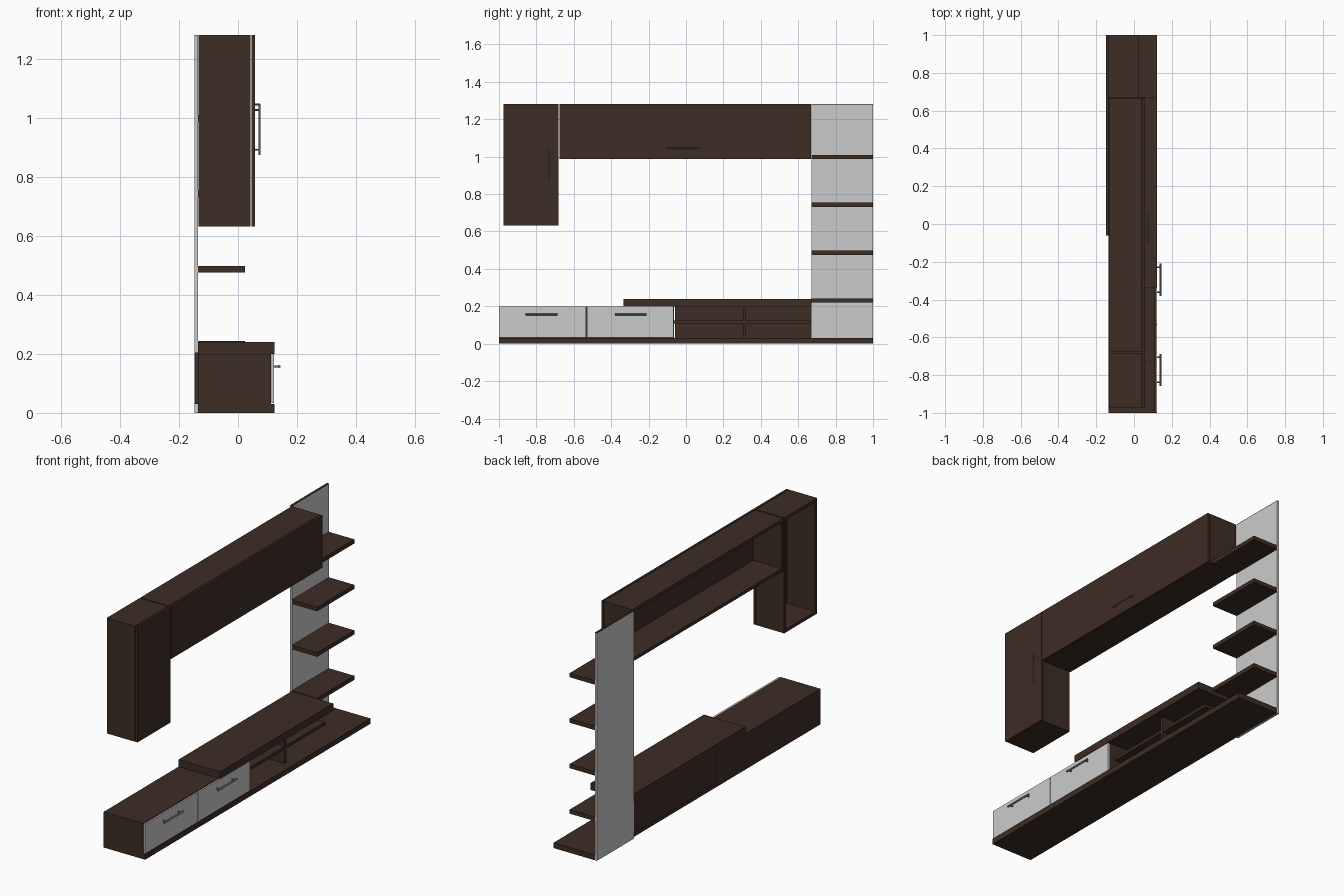
import bpy, math
from mathutils import Vector

if "Cube" in bpy.data.objects:
    bpy.data.objects.remove(bpy.data.objects["Cube"])


def mat(name, col):
    m = bpy.data.materials.new(name)
    m.diffuse_color = (*col, 1)
    m.use_nodes = True
    m.node_tree.nodes["Principled BSDF"].inputs["Base Color"].default_value = m.diffuse_color
    return m


WOOD = mat("dark_wood", (0.048, 0.026, 0.018))
GREY = mat("light_grey", (0.60, 0.60, 0.60))
METAL = mat("handle_metal", (0.17, 0.17, 0.17))


def box(name, x, y, z, m=WOOD):
    bpy.ops.mesh.primitive_cube_add(size=1, location=[(a + b) / 2 for a, b in (x, y, z)])
    o = bpy.context.object
    o.scale = [b - a for a, b in (x, y, z)]
    bpy.ops.object.transform_apply(location=False, rotation=False, scale=True)
    o.name = name
    o.data.materials.append(m)
    return o


def rod(name, a, b, r):
    a, b = Vector(a), Vector(b)
    d = b - a
    bpy.ops.mesh.primitive_cylinder_add(vertices=12, radius=r, depth=d.length, location=(a + b) / 2,
                                        rotation=d.to_track_quat('Z', 'Y').to_euler())
    o = bpy.context.object
    o.name = name
    o.data.materials.append(METAL)
    bpy.ops.object.shade_smooth_by_angle(angle=math.radians(40))


def handle(name, a, b, face_x, r):
    # bar between two points, with two posts back to the door face
    a, b = Vector(a), Vector(b)
    rod(name + "_bar", a, b, r)
    for i, t in enumerate((0.11, 0.89)):
        p = a.lerp(b, t)
        rod(f"{name}_post_{i}", (face_x, p.y, p.z), p, r * 0.8)


def cabinet(name, y, z, x=(-0.133, 0.043), t=0.018):
    # open-backed carcass with a door in front
    box(name + "_top", x, y, (z[1] - t, z[1]))
    box(name + "_bottom", x, y, (z[0], z[0] + t))
    inner = (z[0] + t, z[1] - t)
    box(name + "_side_near", x, (y[0], y[0] + t), inner)
    box(name + "_side_far", x, (y[1] - t, y[1]), inner)
    box(name + "_door", (0.046, 0.058), y, z)


# low unit
box("base_board", (-0.135, 0.123), (-1, 1), (0, 0.03))
box("drawer_cabinet", (-0.135, 0.111), (-1, -0.065), (0.03, 0.2))
box("top_board", (-0.135, 0.123), (-0.335, 0.67), (0.2, 0.24))
box("open_unit_back", (-0.147, -0.135), (-0.06, 0.67), (0.03, 0.205))
box("open_unit_shelf", (-0.135, 0.076), (-0.065, 0.668), (0.108, 0.125))
box("open_unit_divider_low", (-0.135, 0.076), (0.304, 0.321), (0.03, 0.108))
box("open_unit_divider_high", (-0.135, 0.076), (0.304, 0.321), (0.125, 0.2))

# drawers
for i, (y0, y1) in enumerate(((-0.999, -0.534), (-0.53, -0.066))):
    box(f"drawer_front_{i}", (0.113, 0.122), (y0, y1), (0.033, 0.198), GREY)
    c = (-0.772, -0.295)[i]
    handle(f"drawer_handle_{i}", (0.14, c - 0.085, 0.157), (0.14, c + 0.085, 0.157), 0.12, 0.005)

# tall panel with shelves
box("tall_panel", (-0.147, -0.135), (0.67, 1), (0, 1.278), GREY)
box("tall_panel_cap", (-0.147, -0.135), (0.67, 1), (1.278, 1.281))
for i in range(4):
    z = 0.22 + i * 0.2555
    box(f"wall_shelf_{i}", (-0.135, 0.023), (0.67, 1), (z, z + 0.023))

# wall cabinets
cabinet("tall_cabinet", (-0.975, -0.682), (0.632, 1.281))
cabinet("long_cabinet", (-0.676, 0.668), (0.987, 1.281))
handle("tall_cabinet_handle", (0.073, -0.732, 0.873), (0.073, -0.732, 1.045), 0.056, 0.0035)
handle("long_cabinet_handle", (0.073, -0.098, 1.045), (0.073, 0.072, 1.045), 0.056, 0.0035)
